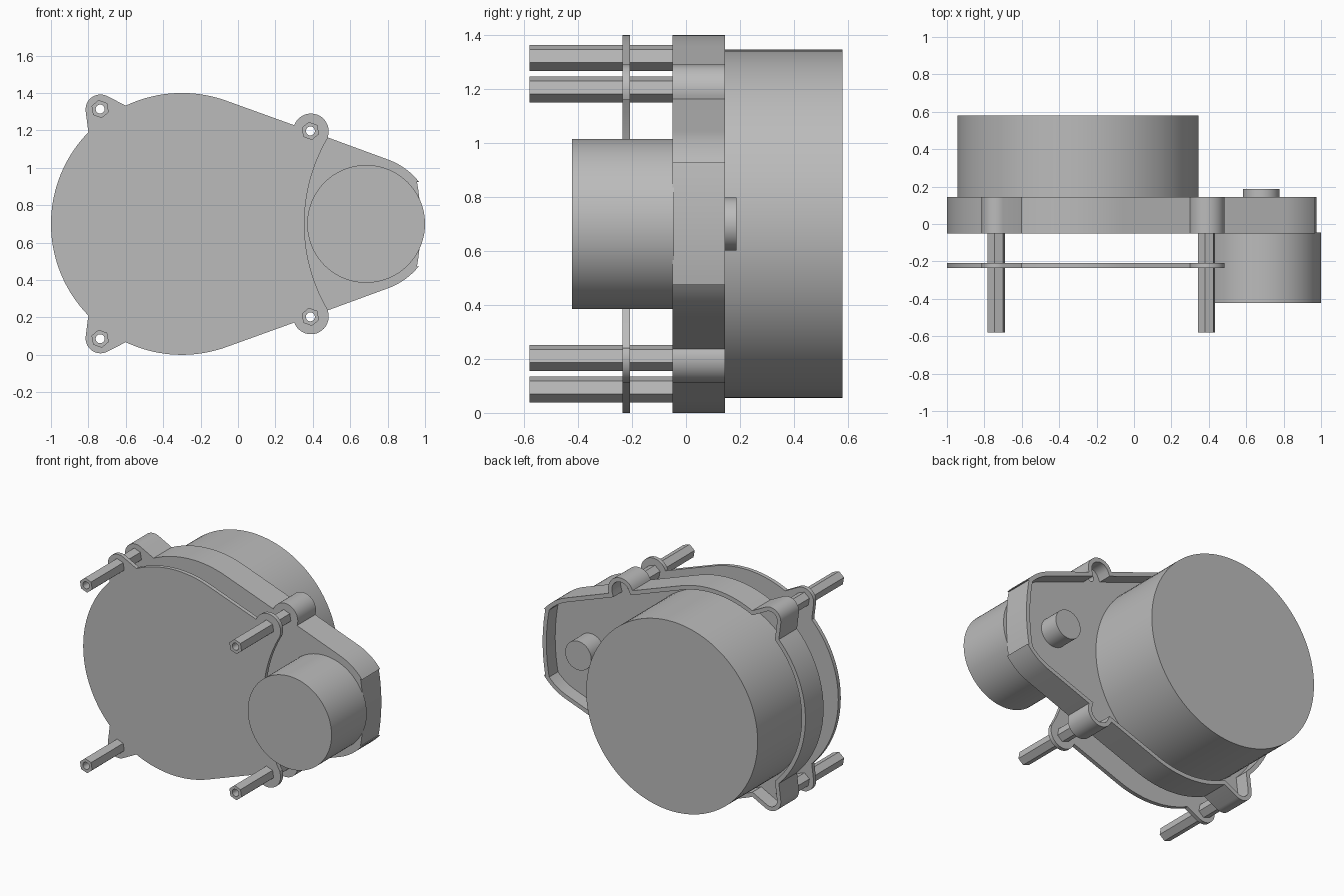
import bpy
import bmesh
from math import sin, cos, radians

cube = bpy.data.objects.get("Cube")
if cube:
    bpy.data.objects.remove(cube, do_unlink=True)

grey = bpy.data.materials.new("plain_grey")
grey.use_nodes = True
grey.diffuse_color = (0.5, 0.5, 0.5, 1)
grey.node_tree.nodes["Principled BSDF"].inputs["Base Color"].default_value = (0.5, 0.5, 0.5, 1)

MID = 0.7  # height of the symmetry line


def arc(x, z, r, start, end, n):
    steps = [radians(start + (end - start) * i / n) for i in range(n + 1)]
    return [(x + r * cos(a), z + r * sin(a)) for a in steps]


def mirrored(upper):
    """Close an upper half outline with its reflection about the symmetry line."""
    return upper + [(x, 2 * MID - z) for x, z in reversed(upper[1:-1])]


def extrude(name, outline, front, back, wall=0, floor=0):
    """Extrude an (x, z) outline along y; a wall thickness hollows it from the back."""
    bm = bmesh.new()
    face = bm.faces.new([bm.verts.new((x, front, z)) for x, z in outline])
    new = bmesh.ops.extrude_face_region(bm, geom=[face])["geom"]
    for v in new:
        if isinstance(v, bmesh.types.BMVert):
            v.co.y = back
    cap = next(f for f in new if isinstance(f, bmesh.types.BMFace))
    bmesh.ops.recalc_face_normals(bm, faces=bm.faces)
    if wall:
        bmesh.ops.inset_region(bm, faces=[cap], thickness=wall, use_even_offset=True)
        pocket = bmesh.ops.extrude_face_region(bm, geom=[cap])["geom"]
        for v in pocket:
            if isinstance(v, bmesh.types.BMVert):
                v.co.y = floor
        if cap.is_valid:
            bm.faces.remove(cap)
        bmesh.ops.recalc_face_normals(bm, faces=bm.faces)
    mesh = bpy.data.meshes.new(name)
    bm.to_mesh(mesh)
    bm.free()
    mesh.materials.append(grey)
    obj = bpy.data.objects.new(name, mesh)
    bpy.context.collection.objects.link(obj)
    return obj


def finish(obj, cutters=()):
    bpy.ops.object.select_all(action="DESELECT")
    obj.select_set(True)
    bpy.context.view_layer.objects.active = obj
    for cutter in cutters:
        mod = obj.modifiers.new("screw_hole", "BOOLEAN")
        mod.object = cutter
        mod.solver = "EXACT"
        bpy.ops.object.modifier_apply(modifier=mod.name)
    bpy.ops.object.shade_smooth_by_angle(angle=radians(25))


# Outline shared by the housing and the cover: lugs around a large disc
lugs = (arc(0.39, 1.195, 0.095, -20, 160, 20)
        + arc(-0.3, MID, 0.7, 70, 115.4, 18)
        + arc(-0.735, 1.312, 0.08, 65, 187, 14)
        + arc(-0.3, MID, 0.7, 135.6, 180, 18))
tongue = arc(-0.3, MID, 1.277, 0, 10.3, 5) + arc(0.68, MID, 0.365, 38, 70, 8)
notch = arc(1.264, MID, 0.909, 180, 149.6, 14)

# Screw hole cutters through the four lugs
posts = [(x, z) for x, high in ((0.387, 1.197), (-0.737, 1.314))
         for z in (high, 2 * MID - high)]
cutters = []
for x, z in posts:
    cutter = extrude("hole_cutter", arc(x, z, 0.024, 0, 345, 23), -0.7, 0.3)
    cutter.hide_render = True
    cutter.hide_viewport = True
    cutters.append(cutter)

# Open-backed housing and the thin front cover
finish(extrude("housing", mirrored(tongue + lugs), -0.05, 0.145, 0.028, 0.05), cutters)
finish(extrude("front_cover", mirrored(notch + lugs), -0.235, -0.208), cutters)

# Hexagonal standoffs
for (x, z), cutter in zip(posts, cutters):
    finish(extrude("standoff", arc(x, z, 0.049, 40, 340, 5), -0.58, -0.045), [cutter])

# Large drum, motor and shaft
for name, x, r, front, back in (("drum", -0.3, 0.645, 0.04, 0.58),
                                ("motor", 0.685, 0.315, -0.423, -0.045),
                                ("shaft", 0.68, 0.098, 0.04, 0.187)):
    finish(extrude(name, arc(x, MID, r, 0, 356.25, 95), front, back))
